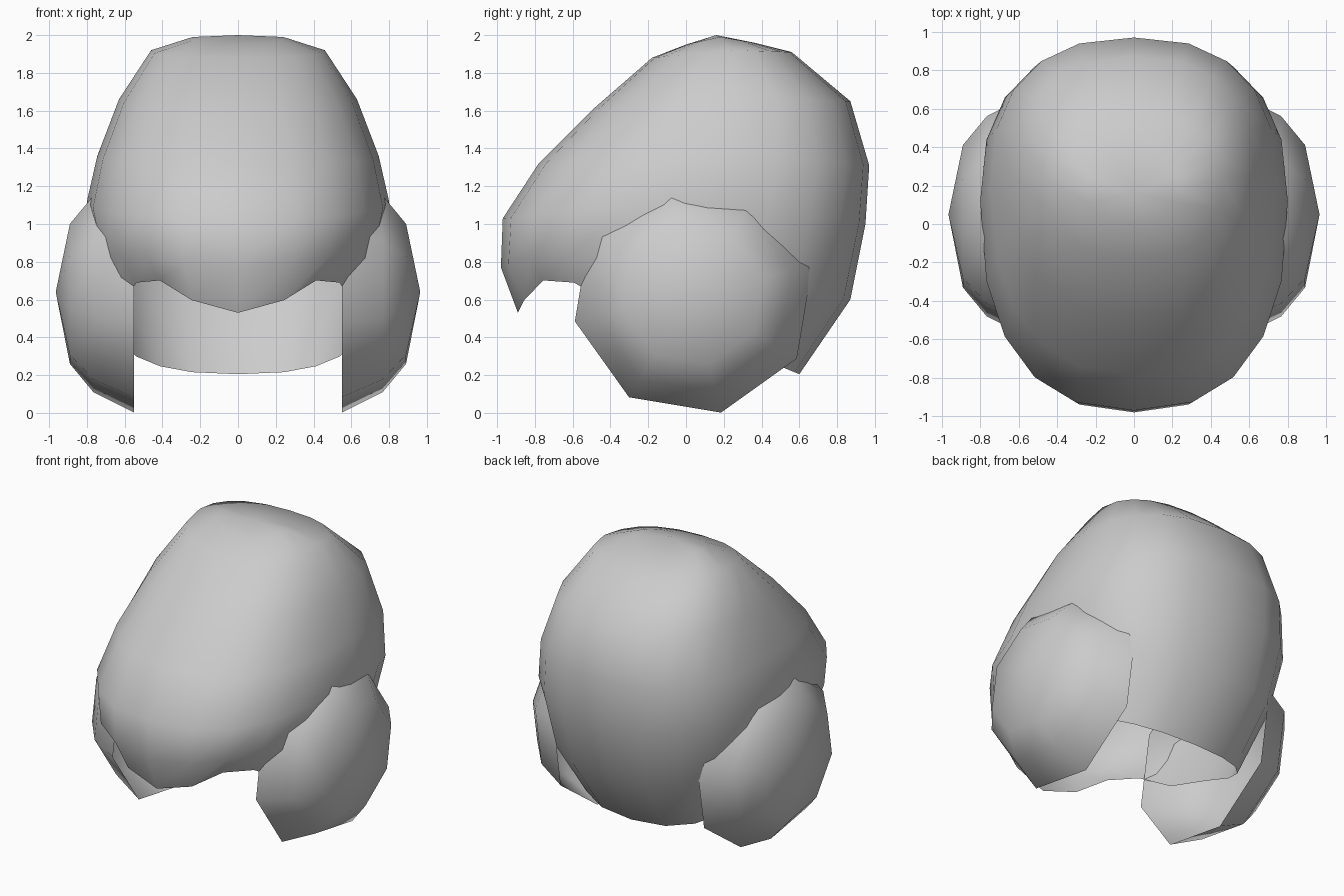
import bpy, bmesh
from math import sin, cos, radians, tau

cube = bpy.data.objects.get("Cube")
if cube:
    bpy.data.objects.remove(cube, do_unlink=True)

grey = bpy.data.materials.new("plain_grey")
grey.use_nodes = True
grey.diffuse_color = (0.6, 0.6, 0.6, 1)
grey.node_tree.nodes["Principled BSDF"].inputs["Base Color"].default_value = (0.6, 0.6, 0.6, 1)


def spow(value, power):
    return abs(value) ** power * (1 if value >= 0 else -1)


def build_dome(name, rings, apex):
    """Bridge closed rings into an open dome that ends in one apex point."""
    bm = bmesh.new()
    loops = [[bm.verts.new(p) for p in ring] for ring in rings]
    tip = bm.verts.new(apex)
    count = len(loops[0])
    for i in range(count):
        j = (i + 1) % count
        for low, high in zip(loops, loops[1:]):
            bm.faces.new((low[i], low[j], high[j], high[i]))
        bm.faces.new((loops[-1][i], loops[-1][j], tip))
    bmesh.ops.recalc_face_normals(bm, faces=bm.faces[:])
    # the tip must face away from the open rim
    outward = tip.co - loops[0][0].co.lerp(loops[0][count // 2].co, 0.5)
    bm.normal_update()
    if tip.normal.dot(outward) < 0:
        bmesh.ops.reverse_faces(bm, faces=bm.faces[:])
    mesh = bpy.data.meshes.new(name)
    bm.to_mesh(mesh)
    bm.free()
    mesh.materials.append(grey)
    mesh.shade_smooth()
    obj = bpy.data.objects.new(name, mesh)
    bpy.context.collection.objects.link(obj)
    return obj


def shell_ring(front, back, side, lift=0.0, count=20):
    """Rounded loop through a front, a back and a mirrored side point."""
    (yf, zf), (yb, zb), (width, ys, zs) = front, back, side
    points = []
    for i in range(count):
        a = tau * i / count
        c, s = spow(cos(a), 0.82), spow(sin(a), 0.82)
        y_end, z_end = (yf, zf) if c > 0 else (yb, zb)
        z = zs + (z_end - zs) * abs(c)
        if cos(a) > 0.01:
            z += lift * sin(2 * a) ** 2
        points.append((width * s, ys + (y_end - ys) * abs(c), z))
    return points


# Main shell: front point, back point, side point of each level
levels = [
    ((-0.89, 0.53), (0.60, 0.205), (0.64, -0.05, 0.47), 0.2),
    ((-0.98, 0.77), (0.87, 0.60), (0.74, 0.02, 0.80), 0.06),
    ((-0.97, 1.03), (0.95, 1.00), (0.80, 0.12, 1.12)),
    ((-0.78, 1.32), (0.97, 1.31), (0.745, 0.20, 1.36)),
    ((-0.49, 1.61), (0.87, 1.65), (0.63, 0.25, 1.66)),
    ((-0.18, 1.88), (0.56, 1.91), (0.46, 0.24, 1.92)),
    ((0.00, 1.95), (0.36, 1.96), (0.24, 0.18, 1.99)),
]
build_dome("main_shell", [shell_ring(*level) for level in levels], (0, 0.16, 2.0))

# Side pads: open eight-sided bowls, mirrored left and right
for label, side in (("left", 1), ("right", -1)):
    rings = []
    for x, radius in ((0.55, 0.645), (0.765, 0.535), (0.89, 0.38)):
        angles = [radians(13 + 45 * k) for k in range(8)]
        rings.append([(side * x, 0.04 + radius * cos(a), 0.63 + radius * sin(a)) for a in angles])
    build_dome(label + "_side_pad", rings, (side * 0.965, 0.05, 0.64))
